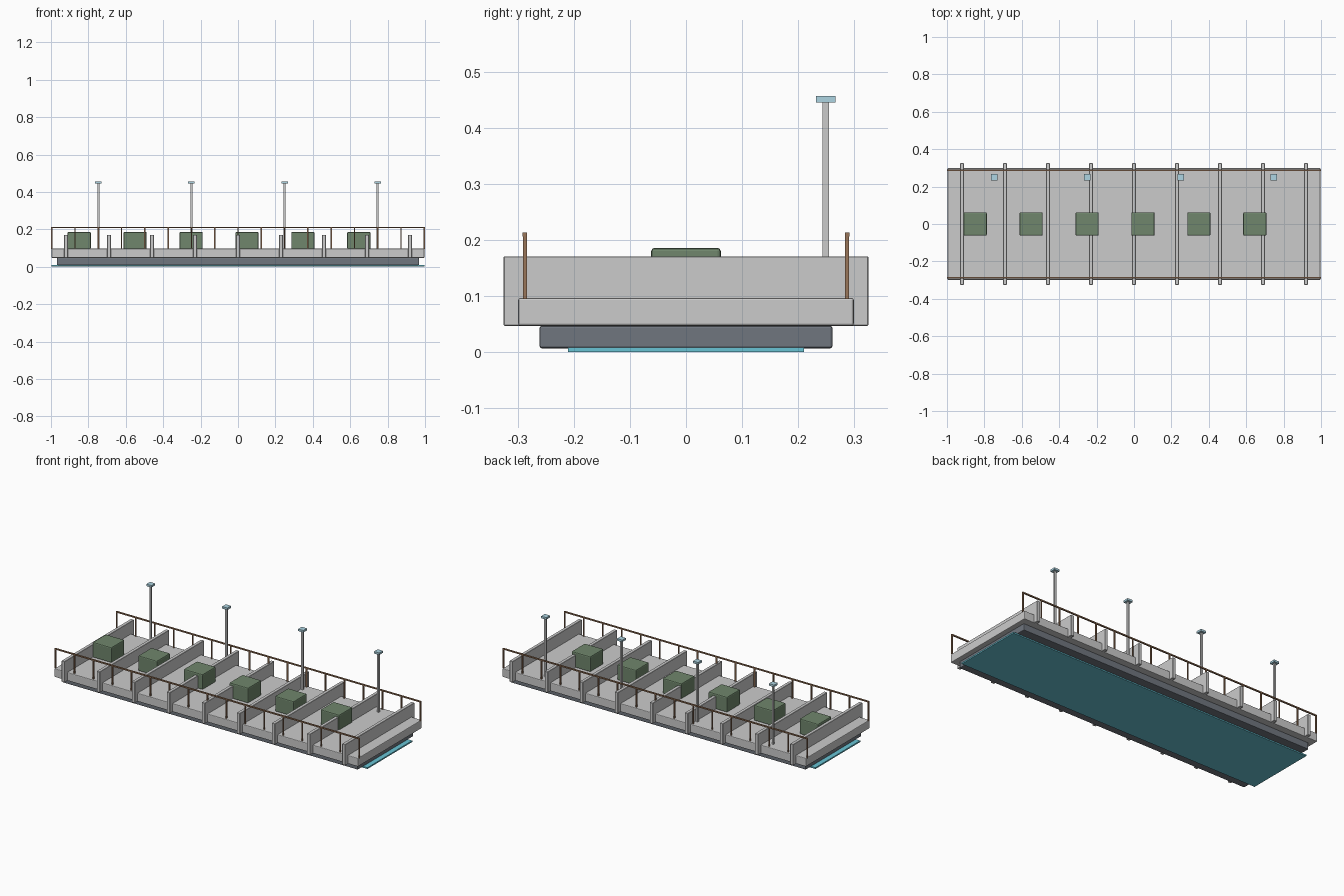
import bpy

if "Cube" in bpy.data.objects:
    bpy.data.objects.remove(bpy.data.objects["Cube"])


def material(name, rgb):
    m = bpy.data.materials.new(name)
    m.diffuse_color = (*rgb, 1)
    m.use_nodes = True
    m.node_tree.nodes["Principled BSDF"].inputs["Base Color"].default_value = m.diffuse_color
    return m


dark = material("dark_steel", (0.16, 0.18, 0.21))
cyan = material("cyan_glow", (0.14, 0.55, 0.66))
bronze = material("bronze", (0.32, 0.18, 0.10))
green = material("foliage", (0.16, 0.24, 0.15))
lamp = material("lamp_glass", (0.42, 0.66, 0.76))


def box(name, x, y, z, mat=None, bevel=0, segments=2):
    """Box from (min, max) ranges, with optional rounded edges."""
    r = (x, y, z)
    bpy.ops.mesh.primitive_cube_add(size=1, location=[(a + b) / 2 for a, b in r])
    o = bpy.context.object
    o.name = name
    o.scale = [b - a for a, b in r]
    bpy.ops.object.transform_apply(location=False, rotation=False, scale=True)
    if mat:
        o.data.materials.append(mat)
    if bevel:
        b = o.modifiers.new("bevel", 'BEVEL')
        b.width = bevel
        b.segments = segments
    return o


def around(c, w):
    return (c - w / 2, c + w / 2)


# Stacked platform: glowing underside, dark base, deck
box("underside_panel", (-0.996, 0.996), (-0.21, 0.21), (0, 0.008), cyan)
box("base", (-0.968, 0.968), (-0.261, 0.261), (0.007, 0.047), dark, 0.004)
box("deck", (-0.996, 0.996), (-0.299, 0.299), (0.047, 0.097), None, 0.004)

# Cross ribs
for i in range(9):
    box("cross_rib", around(-0.92 + 0.23 * i, 0.02), (-0.325, 0.325),
        (0.047, 0.171), None, 0.0015, 1)

# Planters along the centre line
for i in range(6):
    box("planter", around(-0.849 + 0.299 * i, 0.124), (-0.062, 0.062),
        (0.095, 0.186), green, 0.006)

# Railings on both sides
for y in (-0.287, 0.287):
    box("top_rail", (-1, 1), around(y, 0.008), (0.206, 0.213), bronze)
    for i in range(17):
        box("rail_post", around(-0.996 + 0.1245 * i, 0.007), around(y, 0.007),
            (0.095, 0.208), bronze)

# Lamp posts along the back
for x in (-0.747, -0.249, 0.249, 0.747):
    box("lamp_pole", around(x, 0.011), around(0.249, 0.011), (0.095, 0.447))
    box("lamp_head", around(x, 0.034), around(0.249, 0.034), (0.445, 0.457), lamp)
